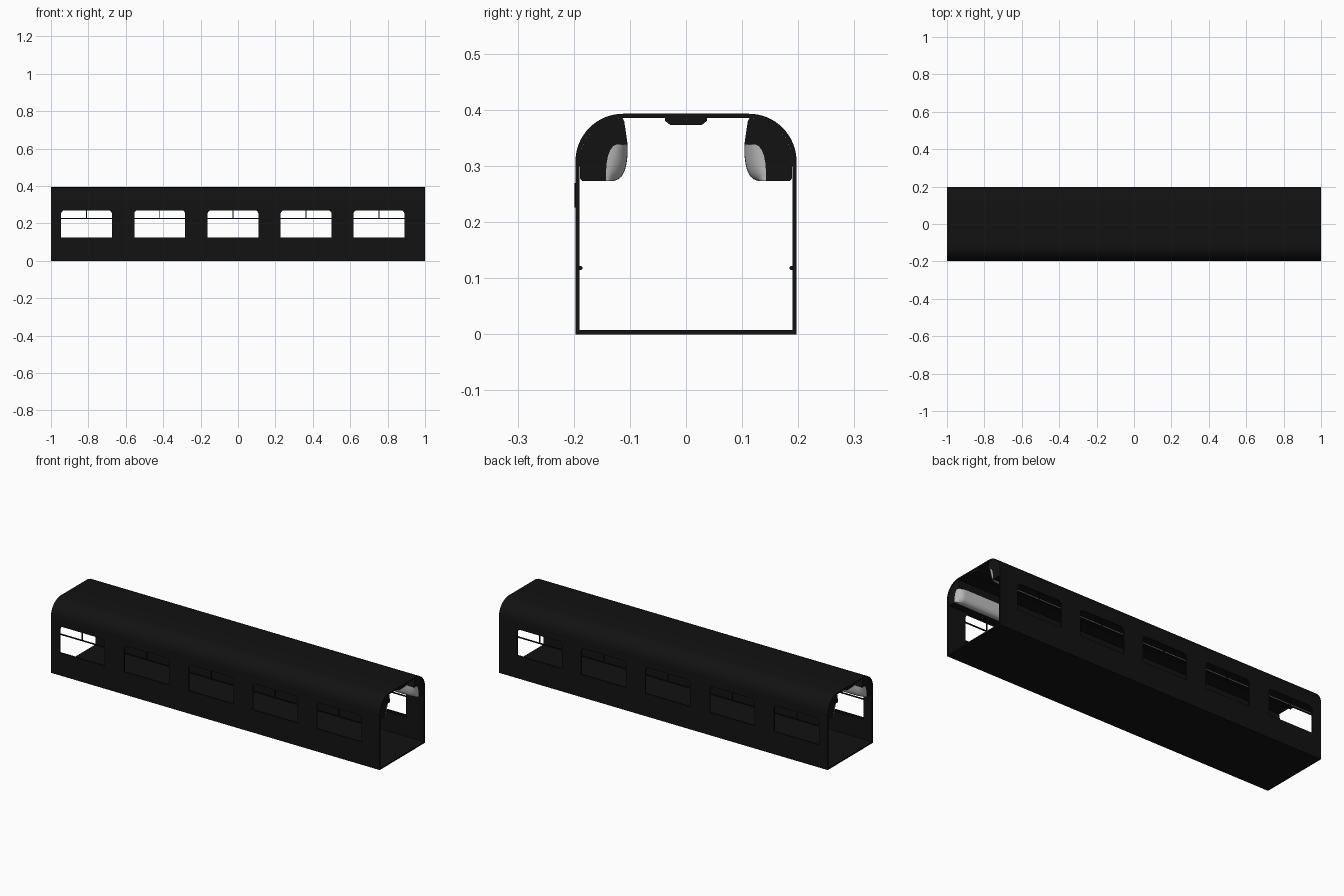
import bpy, bmesh, math

if "Cube" in bpy.data.objects:
    bpy.data.objects.remove(bpy.data.objects["Cube"])

def material(name, rgb):
    m = bpy.data.materials.new(name)
    m.diffuse_color = (*rgb, 1)
    m.use_nodes = True
    m.node_tree.nodes["Principled BSDF"].inputs["Base Color"].default_value = m.diffuse_color
    return m

BLACK = material("black_trim", (0.006, 0.006, 0.006))
GREY = material("bin_grey", (0.5, 0.5, 0.5))

def finish(bm, name, mat, smooth=True):
    bmesh.ops.recalc_face_normals(bm, faces=bm.faces)
    me = bpy.data.meshes.new(name)
    bm.to_mesh(me)
    bm.free()
    ob = bpy.data.objects.new(name, me)
    bpy.context.collection.objects.link(ob)
    me.materials.append(mat)
    if smooth:
        bpy.ops.object.select_all(action='DESELECT')
        bpy.context.view_layer.objects.active = ob
        ob.select_set(True)
        bpy.ops.object.shade_smooth_by_angle(angle=math.radians(35))
    return ob

def add_prism(bm, ring0, ring1):
    a = [bm.verts.new(p) for p in ring0]
    b = [bm.verts.new(p) for p in ring1]
    n = len(a)
    for i in range(n):
        j = (i + 1) % n
        bm.faces.new((a[i], a[j], b[j], b[i]))
    bm.faces.new(a)
    bm.faces.new(b)

def prism_x(bm, prof, x0, x1):
    add_prism(bm, [(x0, y, z) for y, z in prof], [(x1, y, z) for y, z in prof])

def arc(cx, cz, r, a0, a1, n):
    return [(cx + r * math.cos(math.radians(a0 + (a1 - a0) * i / n)),
             cz + r * math.sin(math.radians(a0 + (a1 - a0) * i / n))) for i in range(n + 1)]

def box(bm, x0, x1, y0, y1, z0, z1):
    prism_x(bm, [(y0, z0), (y1, z0), (y1, z1), (y0, z1)], x0, x1)

# Window layout
CENTRES = [-0.81, -0.4185, -0.0265, 0.364, 0.7535]
HALF, Z0, Z1 = 0.136, 0.125, 0.27

# Carriage shell: open-ended tube with rounded roof corners
def section(half, bottom, r):
    return ([(half, bottom)] + arc(0.112, 0.308, r, 0, 90, 16)
            + arc(-0.112, 0.308, r, 90, 180, 16) + [(-half, bottom)])

bm = bmesh.new()
rings = []
for prof in (section(0.197, 0, 0.085), section(0.1895, 0.008, 0.0775)):
    for x in (-1, 1):
        rings.append([bm.verts.new((x, y, z)) for y, z in prof])
n = len(rings[0])
for a, b in ((0, 1), (1, 3), (3, 2), (2, 0)):
    for i in range(n):
        j = (i + 1) % n
        bm.faces.new((rings[a][i], rings[a][j], rings[b][j], rings[b][i]))
shell = finish(bm, "carriage_shell", BLACK, False)

# Window openings, rounded at the top corners
bm = bmesh.new()
for c in CENTRES:
    r = 0.02
    prof = ([(c - HALF, Z0), (c + HALF, Z0)]
            + arc(c + HALF - r, Z1 - r, r, 0, 90, 6)
            + arc(c - HALF + r, Z1 - r, r, 90, 180, 6))
    add_prism(bm, [(x, -0.3, z) for x, z in prof], [(x, 0.3, z) for x, z in prof])
cutter = finish(bm, "window_cutter", BLACK, False)
cutter.hide_render = True
mod = shell.modifiers.new("windows", 'BOOLEAN')
mod.object = cutter
mod.operation = 'DIFFERENCE'
mod.solver = 'EXACT'
bpy.ops.object.select_all(action='DESELECT')
bpy.context.view_layer.objects.active = shell
shell.select_set(True)
bpy.ops.object.modifier_apply(modifier=mod.name)
bpy.data.objects.remove(cutter)
bpy.ops.object.shade_smooth_by_angle(angle=math.radians(35))

for side, label in ((-1, "front"), (1, "back")):
    # Window bars: horizontal transom and short upper divider
    bm = bmesh.new()
    outer = 0.199 if side < 0 else 0.196
    for c in CENTRES:
        box(bm, c - HALF, c + HALF, side * 0.191, side * 0.196, 0.223, 0.229)
        box(bm, c - 0.002, c + 0.002, side * 0.191, side * outer, 0.226, Z1)
    finish(bm, label + "_window_bars", BLACK, False)

    # Rounded inner window sills
    bm = bmesh.new()
    for c in CENTRES:
        prof = [(side * y, z) for y, z in
                [(0.190, 0.114)] + arc(0.1885, 0.118, 0.004, 240, 120, 6) + [(0.190, 0.122)]]
        prism_x(bm, prof, c - HALF, c + HALF)
    finish(bm, label + "_window_sills", BLACK)

    # Overhead bin housing
    inner = [(0.143, 0.273), (0.1425, 0.29), (0.1415, 0.305), (0.139, 0.318),
             (0.135, 0.328), (0.130, 0.335), (0.124, 0.338)]
    prof = ([(0.189, 0.278), (0.185, 0.273)] + inner
            + [(0.104, 0.338), (0.110, 0.379), (0.113, 0.385)]
            + arc(0.112, 0.308, 0.0775, 88, 0, 12))
    bm = bmesh.new()
    prism_x(bm, [(side * y, z) for y, z in prof], -0.998, 0.998)
    finish(bm, label + "_bin_housing", BLACK)

    # Bulging bin door with rounded-off ends
    belly = [(0.129, 0.273), (0.121, 0.276), (0.114, 0.282), (0.109, 0.292),
             (0.106, 0.304), (0.104, 0.320), (0.104, 0.338)]
    stations = []
    for i in range(9):
        a = math.pi / 2 * i / 8
        stations.append((0.998 - 0.04 * (1 - math.cos(a)), math.sin(a)))
    stations += [(-x, t) for x, t in reversed(stations)]
    bm = bmesh.new()
    rows = []
    for x, t in stations:
        curve = [(p[0] + (q[0] - p[0]) * t, p[1] + (q[1] - p[1]) * t)
                 for p, q in zip(inner, belly)]
        rows.append([bm.verts.new((x, side * y, z)) for y, z in curve])
    for r0, r1 in zip(rows, rows[1:]):
        for i in range(len(inner) - 1):
            bm.faces.new((r0[i], r0[i + 1], r1[i + 1], r1[i]))
    # underside and top closing strips
    bm.faces.new([r[0] for r in rows])
    bm.faces.new([r[-1] for r in rows])
    finish(bm, label + "_bin_door", GREY)

# Ceiling light strip with chamfered edges
bm = bmesh.new()
prism_x(bm, [(-0.037, 0.386), (-0.037, 0.380), (-0.028, 0.373),
             (0.028, 0.373), (0.037, 0.380), (0.037, 0.386)], -0.998, 0.998)
finish(bm, "ceiling_light_strip", BLACK, False)
